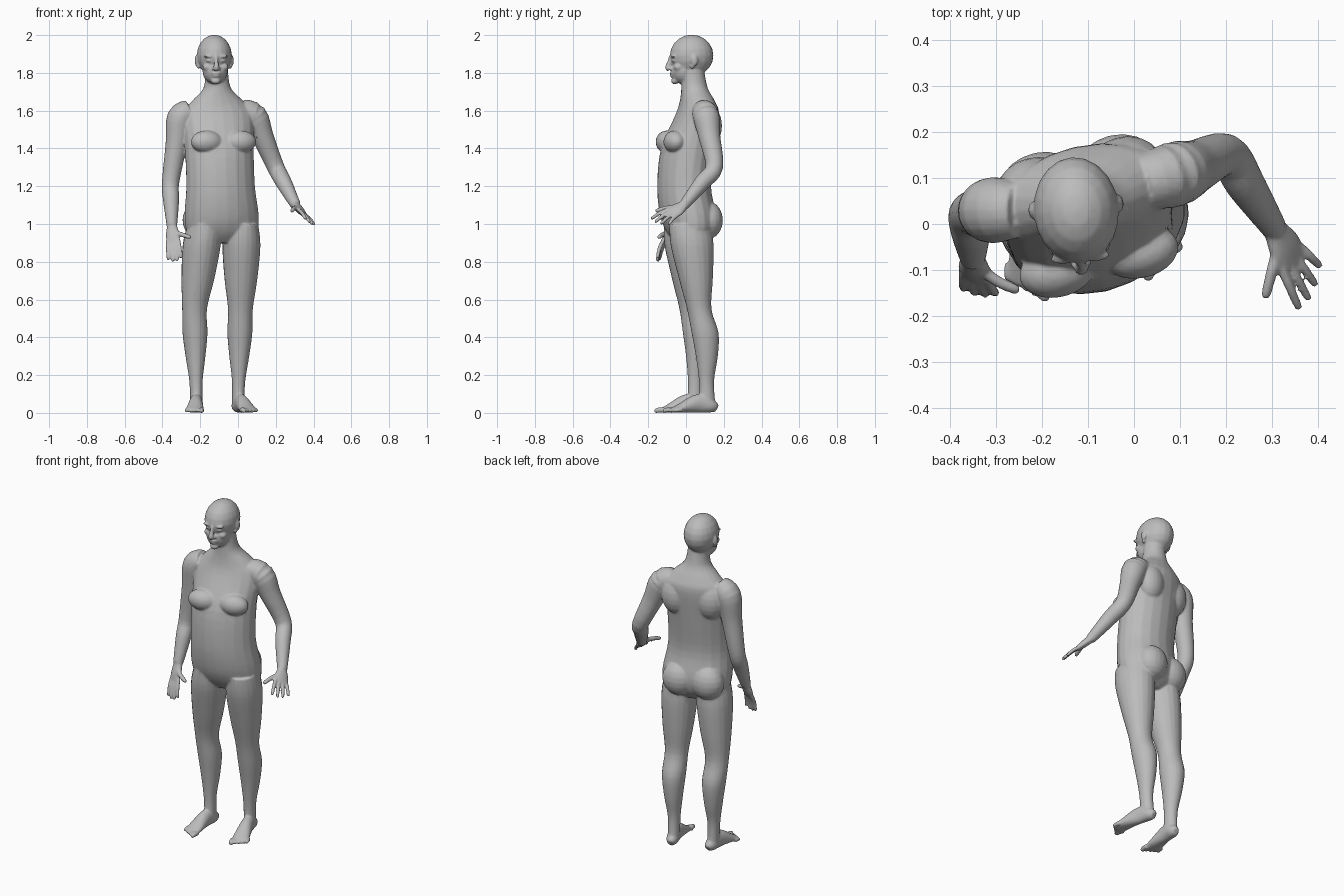
import bpy, bmesh, math
from mathutils import Vector, Matrix

if "Cube" in bpy.data.objects:
    bpy.data.objects.remove(bpy.data.objects["Cube"])

skin = bpy.data.materials.new("plain_grey")
skin.use_nodes = True
grey = (0.5, 0.5, 0.5, 1)
skin.diffuse_color = grey
skin.node_tree.nodes["Principled BSDF"].inputs["Base Color"].default_value = grey

bm = bmesh.new()
UP = Vector((0, 0, 1))
SIDES, STEPS = 20, 4


def turned(degrees):
    """Rotation about the vertical."""
    return Matrix.Rotation(math.radians(degrees), 3, "Z")


TORSO_TURN, FACE_TURN = turned(13), turned(5)
ACROSS_TORSO = TORSO_TURN @ Vector((1, 0, 0))


def between(p, q, r, s, t):
    """Point on a smooth curve from q to r."""
    return [(b + b + (c - a) * t + (a + a - 5 * b + 4 * c - d) * t * t
             + (3 * b - a - 3 * c + d) * t ** 3) / 2 for a, b, c, d in zip(p, q, r, s)]


def loft(keys, side, axis=None):
    """Closed skin over elliptical rings, each (centre, half width, half depth)."""
    keys = [(*centre, width, depth) for centre, width, depth in keys]
    padded = [keys[0], *keys, keys[-1]]
    rings = [between(*padded[i:i + 4], step / STEPS)
             for i in range(len(keys) - 1) for step in range(STEPS)]
    rings.append(keys[-1])
    loops = []
    for i, (x, y, z, width, depth) in enumerate(rings):
        ahead, behind = rings[min(i + 1, len(rings) - 1)], rings[max(i - 1, 0)]
        along = axis or (Vector(ahead[:3]) - Vector(behind[:3])).normalized()
        u = (side - side.dot(along) * along).normalized()
        v = along.cross(u)
        angles = [math.tau * k / SIDES for k in range(SIDES)]
        loops.append([bm.verts.new(Vector((x, y, z)) + u * width * math.cos(a)
                                   + v * depth * math.sin(a)) for a in angles])
    for low, high in zip(loops, loops[1:]):
        for k in range(SIDES):
            bm.faces.new((low[k - 1], low[k], high[k], high[k - 1]))
    bm.faces.new(reversed(loops[0]))
    bm.faces.new(loops[-1])


def blob(origin, offset, radii, turn):
    """Ellipsoid placed in a turned local frame."""
    place = Matrix.Translation(Vector(origin) + turn @ Vector(offset))
    matrix = place @ turn.to_4x4() @ Matrix.Diagonal((*radii, 1))
    bmesh.ops.create_uvsphere(bm, u_segments=SIDES, v_segments=SIDES // 2, radius=1, matrix=matrix)


def digit(start, end, radius, bend):
    """Finger or toe with a rounded tip and a slight bend."""
    middle = (start + end) / 2 + bend
    tip = end + (end - middle).normalized() * radius / 2
    loft([(start, radius, radius), (middle, radius, radius), (end, radius * 0.85, radius * 0.85),
          (tip, radius * 0.4, radius * 0.4)], Vector((0.8, 0.6, 0.1)))


# Torso and neck: height, middle in depth, half width, half depth
torso = [(0.9, 0.02, 0.13, 0.07), (0.96, 0.02, 0.19, 0.12), (1.05, 0.01, 0.2, 0.145),
         (1.2, -0.01, 0.185, 0.14), (1.4, 0.01, 0.185, 0.14), (1.58, 0.06, 0.19, 0.11),
         (1.65, 0.06, 0.14, 0.09), (1.72, 0.045, 0.073, 0.07), (1.82, 0.035, 0.06, 0.06)]
loft([(Vector((-0.05 - 0.035 * z, y, z)), width, depth) for z, y, width, depth in torso],
     ACROSS_TORSO, UP)


def leg(hip, knee, ankle):
    """Tapered leg; each ring is a share of the way, half width, half depth, calf bulge."""
    hip, knee, ankle = Vector(hip), Vector(knee), Vector(ankle)
    thigh = [(0, 0.085, 0.11), (0.25, 0.1, 0.115), (0.65, 0.087, 0.09)]
    shin = [(0, 0.066, 0.065, 0), (0.25, 0.066, 0.072, 0.02), (0.5, 0.052, 0.058, 0.018),
            (0.75, 0.035, 0.04, 0.005), (1, 0.032, 0.042, 0)]
    loft([(hip.lerp(knee, share), width, depth) for share, width, depth in thigh]
         + [(knee.lerp(ankle, share) + Vector((0, bulge, 0)), width, depth)
            for share, width, depth, bulge in shin], ACROSS_TORSO, UP)


def foot(heel, toe, inner):
    """Flat-soled foot; inner is the turn sign toward the big toe."""
    heel, toe = Vector(heel), Vector(toe)
    ahead = toe - heel
    across = UP.cross(ahead).normalized() * inner
    profile = [(0, 0.018, 0.022), (0.1, 0.034, 0.036), (0.35, 0.035, 0.05),
               (0.7, 0.046, 0.024), (0.85, 0.043, 0.013)]
    loft([(heel + ahead * share + UP * height, width, height)
          for share, width, height in profile], across)
    for i in range(5):
        spread = across * (0.037 - 0.02 * i)
        digit(heel + ahead * (0.8 - i / 40) + spread + UP * 0.013,
              heel + ahead * (0.97 - i / 28) + spread + UP * 0.011,
              0.011 if i else 0.014, UP * 0.004)


leg((0.02, 0.02, 1), (0.013, 0.07, 0.55), (0, 0.115, 0.04))
foot((-0.01, 0.162, 0), (0.07, -0.115, 0), -1)
leg((-0.18, -0.01, 1), (-0.23, 0.03, 0.55), (-0.22, 0.05, 0.04))
foot((-0.217, 0.1, 0), (-0.232, -0.168, 0), 1)


def arm(collar, shoulder, elbow, wrist, side):
    shoulder, elbow, wrist = Vector(shoulder), Vector(elbow), Vector(wrist)
    path = [(Vector(collar), 0.06), (shoulder, 0.072), (shoulder.lerp(elbow, 0.4), 0.058),
            (elbow, 0.046), (elbow.lerp(wrist, 0.4), 0.043), (wrist, 0.028)]
    loft([(point, radius, radius) for point, radius in path], Vector(side))


def hand(wrist, index_root, little_root, index_tip, little_tip, thumb_tip, bend):
    wrist, first, last = Vector(wrist), Vector(index_root), Vector(little_root)
    first_tip, last_tip = Vector(index_tip), Vector(little_tip)
    middle = (first + last) / 2
    half = (last - first).length / 2 + 0.008
    loft([(wrist, 0.027, 0.022), (wrist.lerp(middle, 0.5), half, 0.02),
          (wrist.lerp(middle, 0.85), half, 0.015), (middle, half, 0.011)], last - first)
    ahead = (middle - wrist).normalized()
    for i in range(4):
        reach = 0.013 if i in (1, 2) else 0
        digit(first.lerp(last, i / 3) - ahead * 0.015,
              first_tip.lerp(last_tip, i / 3) + ahead * reach, 0.0105, Vector(bend))
    digit(wrist.lerp(first, 0.4), Vector(thumb_tip), 0.0125, Vector(bend))


left_wrist, right_wrist = (0.305, -0.01, 1.1), (-0.35, -0.075, 0.99)
arm((0.02, 0.09, 1.6), (0.085, 0.107, 1.57), (0.2, 0.15, 1.3), left_wrist, (1, 1, -1))
hand(left_wrist, (0.325, -0.105, 1.07), (0.366, -0.06, 1.035), (0.357, -0.18, 1.03),
     (0.402, -0.09, 1), (0.286, -0.155, 1.07), (0, 0, 0.006))
arm((-0.25, 0.03, 1.6), (-0.305, 0.03, 1.56), (-0.357, 0.02, 1.22), right_wrist, (1, 0, 0))
hand(right_wrist, (-0.315, -0.125, 0.905), (-0.37, -0.11, 0.9), (-0.3, -0.15, 0.825),
     (-0.37, -0.14, 0.815), (-0.255, -0.143, 0.93), (0, -0.006, 0))

# Skull, jaw and middle of the face
eye_level = (-0.125, 0.025, 1.865)


def face(offset, radii):
    blob(eye_level, offset, radii, FACE_TURN)


face((0, 0.005, 0.027), (0.093, 0.116, 0.11))
face((0, -0.04, -0.055), (0.067, 0.065, 0.07))
face((0, -0.085, -0.108), (0.026, 0.02, 0.018))
face((0, -0.102, -0.067), (0.026, 0.011, 0.006))
face((0, -0.1, -0.081), (0.022, 0.011, 0.007))
nose = [(-0.108, 0.02, 0.009), (-0.115, -0.01, 0.011), (-0.121, -0.036, 0.016), (-0.114, -0.05, 0.013)]
loft([(Vector(eye_level) + FACE_TURN @ Vector((0, y, z)), radius, radius) for y, z, radius in nose],
     ACROSS_TORSO)

# Paired features of head and torso
for s in (-1, 1):
    face((s * 0.016, -0.107, -0.043), (0.009, 0.012, 0.008))    # nostrils
    face((s * 0.036, -0.097, 0.022), (0.03, 0.013, 0.008))      # brow
    face((s * 0.036, -0.092, 0), (0.016, 0.012, 0.008))         # eyelids
    face((s * 0.043, -0.07, -0.035), (0.026, 0.025, 0.02))      # cheeks
    face((s * 0.094, 0.012, 0), (0.01, 0.019, 0.03))            # ears
    face((s * 0.085, 0.002, -0.03), (0.01, 0.012, 0.014))       # ear lobes
    for offset, radii in (((s * 0.092, -0.083, 1.435), (0.085, 0.058, 0.06)),   # chest
                          ((s * 0.085, 0.1, 1.02), (0.095, 0.078, 0.1)),        # buttocks
                          ((s * 0.1, 0.1, 1.52), (0.085, 0.07, 0.11))):         # shoulder blades
        blob((-0.095, 0, 0), offset, radii, TORSO_TURN)

# Fuse all parts into one skin
mesh = bpy.data.meshes.new("body")
bmesh.ops.recalc_face_normals(bm, faces=bm.faces)
bm.to_mesh(mesh)
bm.free()
mesh.materials.append(skin)
body = bpy.data.objects.new("body", mesh)
bpy.context.collection.objects.link(body)
fuse = body.modifiers.new("fuse", "REMESH")
fuse.mode, fuse.voxel_size, fuse.use_smooth_shade = "VOXEL", 0.005, True
soft = body.modifiers.new("soften", "SMOOTH")
soft.factor, soft.iterations = 0.5, 8
thin = body.modifiers.new("simplify", "DECIMATE")
thin.ratio = 0.15
